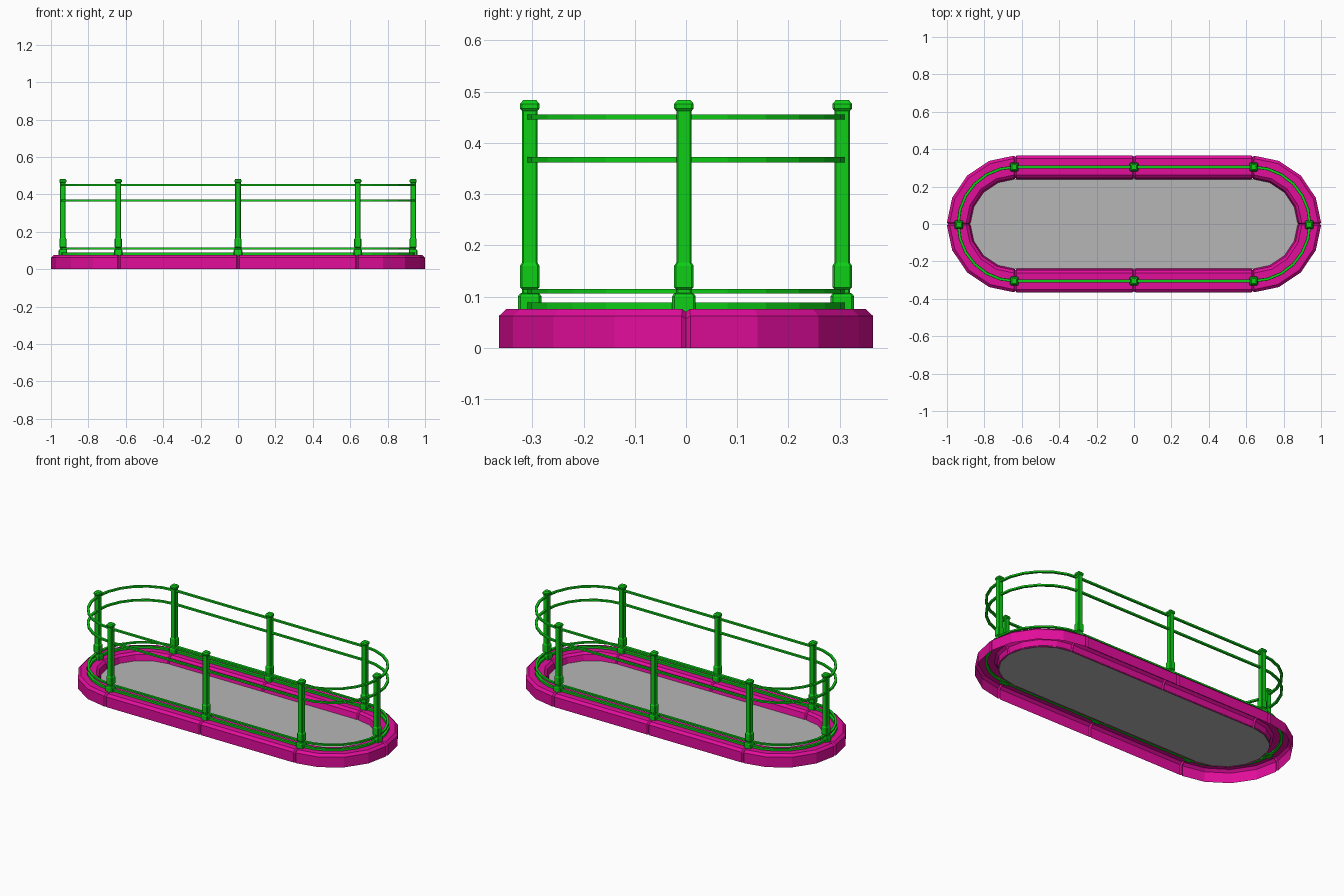
import bpy, bmesh
from math import sin, cos, pi
from mathutils import Vector

old = bpy.data.objects.get("Cube")
if old:
    bpy.data.objects.remove(old, do_unlink=True)

HALF = 0.635      # half length of the straight sides
MID = 0.305       # radius of the railing line
GAP = 0.007       # half width of the grooves between stones


def material(name, colour):
    m = bpy.data.materials.new(name)
    m.use_nodes = True
    m.diffuse_color = colour
    m.node_tree.nodes["Principled BSDF"].inputs["Base Color"].default_value = colour
    return m


pink = material("pink stone", (0.76, 0.004, 0.33, 1))
green = material("green metal", (0.004, 0.62, 0.008, 1))
grey = material("grey floor", (0.47, 0.47, 0.47, 1))


def finish(name, bm, mat):
    mesh = bpy.data.meshes.new(name)
    bm.to_mesh(mesh)
    bm.free()
    mesh.materials.append(mat)
    ob = bpy.data.objects.new(name, mesh)
    bpy.context.collection.objects.link(ob)
    return ob


def mirrored(ob):
    mod = ob.modifiers.new("Mirror", 'MIRROR')
    mod.use_axis = (True, True, False)
    mod.use_mirror_merge = False


def sweep(name, stations, profile, closed, mat):
    """Sweep (radius, z) points along (x, angle, sunk) stations of one quarter."""
    bm = bmesh.new()
    rings = []
    for x, a, sunk in stations:
        ring = []
        for r, z in profile:
            if sunk:
                r, z = r + (MID - r) * 0.1, z * 0.92
            ring.append(bm.verts.new((x + r * cos(a), r * sin(a), z)))
        rings.append(ring)
    n = len(profile)
    for p, q in zip(rings, rings[1:]):
        for j in range(n if closed else n - 1):
            k = (j + 1) % n
            bm.faces.new((p[j], p[k], q[k], q[j]))
    mirrored(finish(name, bm, mat))


def arc(steps):
    return [pi / 2 * (1 - i / steps) for i in range(steps + 1)]


# Hollow kerb stones with chamfered edges and grooved joints
kerb = [(0.365, 0), (0.365, 0.062), (0.35, 0.076), (0.262, 0.076),
        (0.247, 0.064), (0.238, 0.025)]
up = pi / 2
sweep("kerb_straight", [(0, up, True), (GAP, up, False),
                        (HALF - GAP, up, False), (HALF, up, True)], kerb, False, pink)
turn = GAP / MID
angles = arc(4)
bend = [(HALF, up, True), (HALF, up - turn, False)]
bend += [(HALF, a, False) for a in angles[1:-1]]
bend += [(HALF, turn, False), (HALF, 0, True)]
sweep("kerb_bend", bend, kerb, False, pink)

# Floor inside the kerb
bm = bmesh.new()
outline = []
for side in (1, -1):
    for i in range(17):
        a = -pi / 2 + pi * i / 16
        outline.append(bm.verts.new((side * (HALF + 0.241 * cos(a)),
                                     side * 0.241 * sin(a), 0.03)))
bm.faces.new(outline)
finish("floor", bm, grey)

# Rails running all the way round
path = [(0, up, False)] + [(HALF, a, False) for a in arc(6)]
rails = {"ground_rail": (0.068, 0.088, 0.008), "bottom_rail": (0.106, 0.115, 0.007),
         "middle_rail": (0.362, 0.372, 0.007), "top_rail": (0.445, 0.455, 0.007)}
for name, (low, high, w) in rails.items():
    square = [(MID + w, low), (MID + w, high), (MID - w, high), (MID - w, low)]
    sweep(name, path, square, True, green)

# Posts: stacked square sections (half width, height) with trimmed corners
sections = [(0.023, 0.07), (0.023, 0.1), (0.02, 0.105), (0.015, 0.107), (0.015, 0.114),
            (0.019, 0.118), (0.019, 0.16), (0.015, 0.166), (0.015, 0.462),
            (0.019, 0.467), (0.019, 0.476), (0.013, 0.483)]


def post(name, x, y):
    bm = bmesh.new()
    rings = []
    for h, z in sections:
        c = h * 0.8
        corners = [(h, -c), (h, c), (c, h), (-c, h), (-h, c), (-h, -c), (-c, -h), (c, -h)]
        rings.append([bm.verts.new(Vector((x + u, y + v, z))) for u, v in corners])
    for p, q in zip(rings, rings[1:]):
        for j in range(8):
            k = (j + 1) % 8
            bm.faces.new((p[j], p[k], q[k], q[j]))
    bm.faces.new(rings[-1])
    bm.faces.new(rings[0][::-1])
    finish(name, bm, green)


for side, y in (("front", -MID), ("back", MID)):
    for where, x in (("right", -0.64), ("middle", 0), ("left", 0.64)):
        post(f"{side}_{where}_post", x, y)
post("right_end_post", -0.936, -0.004)
post("left_end_post", 0.936, -0.004)
